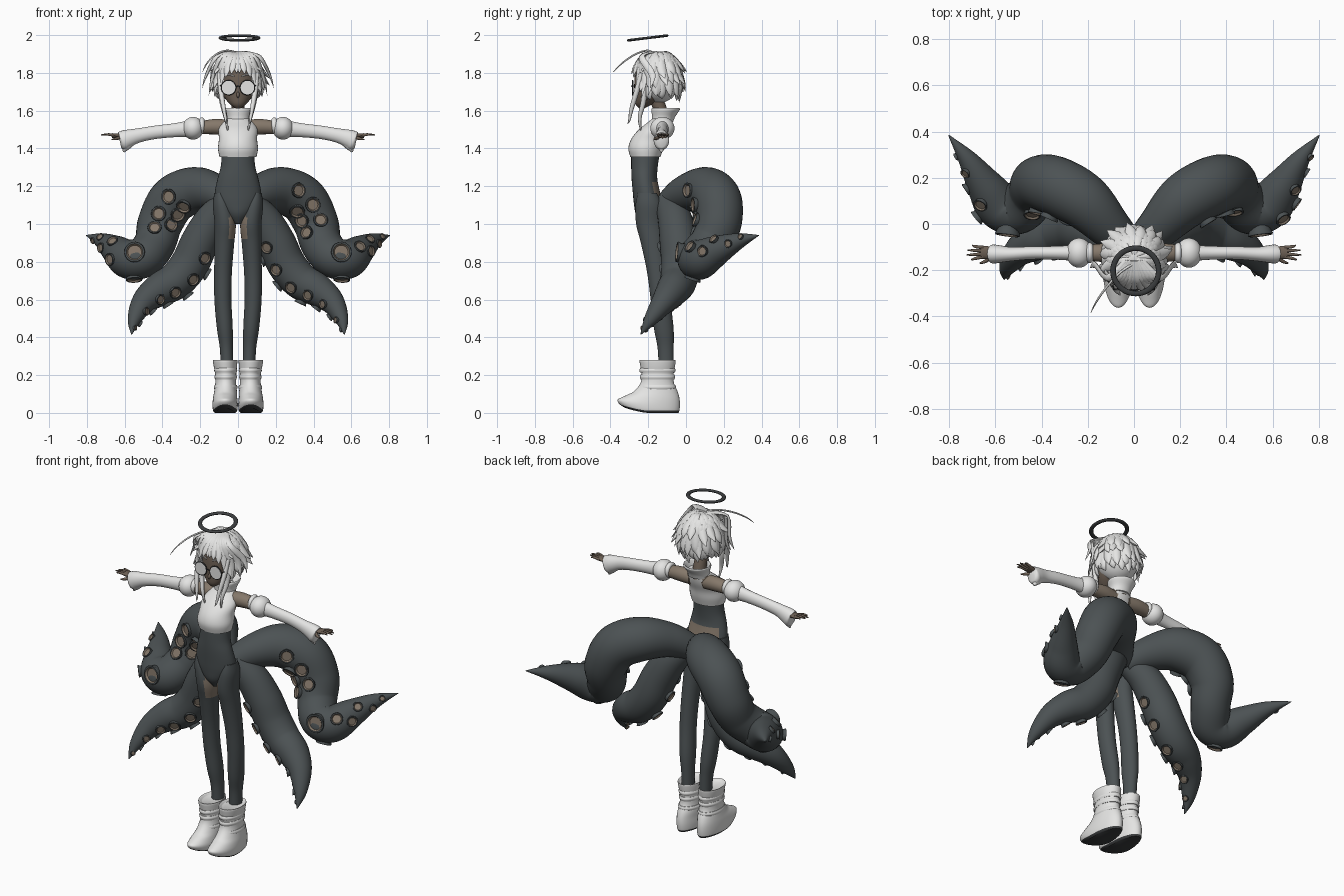
import bpy, bmesh, math, random
from mathutils import Vector as V

random.seed(4)

def material(name, rgb):
    m = bpy.data.materials.new(name)
    m.diffuse_color = (*rgb, 1)
    return m

WHITE = material("white_cloth", (0.78, 0.78, 0.77))
DARK = material("dark_slate", (0.072, 0.084, 0.088))
SKIN = material("brown_skin", (0.235, 0.188, 0.145))
FACE = material("deep_brown_skin", (0.15, 0.115, 0.088))
BLACK = material("charcoal", (0.045, 0.048, 0.05))

def smooth(rows, n):
    """Catmull-Rom through rows of numbers."""
    out = []
    for i in range(len(rows) - 1):
        a, b, c, d = rows[max(i - 1, 0)], rows[i], rows[i + 1], rows[min(i + 2, len(rows) - 1)]
        for k in range(n):
            t = k / n
            out.append(tuple(0.5 * (2*q + (r - p)*t + (2*p - 5*q + 4*r - s)*t*t + (3*q - p - 3*r + s)*t**3)
                             for p, q, r, s in zip(a, b, c, d)))
    return out + [tuple(rows[-1])]

def build(name, rings, mats, rule=None):
    """Skin a list of rings; rule(centre, normal) picks the material slot."""
    bm = bmesh.new()
    vs = [[bm.verts.new(p) for p in r] for r in rings]
    n = len(vs[0])
    for a, b in zip(vs, vs[1:]):
        for i in range(n):
            bm.faces.new((a[i], a[(i + 1) % n], b[(i + 1) % n], b[i]))
    bm.faces.new(vs[0])
    bm.faces.new(vs[-1])
    bmesh.ops.recalc_face_normals(bm, faces=bm.faces)
    if rule:
        for f in bm.faces:
            f.material_index = int(rule(f.calc_center_median(), f.normal))
    me = bpy.data.meshes.new(name)
    bm.to_mesh(me)
    bm.free()
    for m in mats:
        me.materials.append(m)
    me.shade_smooth()
    me.set_sharp_from_angle(angle=0.9)
    ob = bpy.data.objects.new(name, me)
    bpy.context.collection.objects.link(ob)
    return ob

def loft(name, rows, mats, rule=None, n=4, sides=32):
    """Horizontal oval rings from rows (z, cx, cy, rx, ry)."""
    ang = [2 * math.pi * i / sides for i in range(sides)]
    return build(name, [[(cx + rx*math.cos(a), cy + ry*math.sin(a), z) for a in ang]
                        for z, cx, cy, rx, ry in smooth(rows, n)], mats, rule)

def sweep(name, rows, mat, n=5, sides=12, flat=1.0, ref=None):
    """Tube along rows (x, y, z, radius); flattened along ref(point). Returns samples."""
    path = smooth(rows, n)
    pts = [V(p[:3]) for p in path]
    u, rings, samples = V((0.13, 0.31, 1)), [], []
    for i, p in enumerate(pts):
        t = (pts[min(i + 1, len(pts) - 1)] - pts[max(i - 1, 0)]).normalized()
        if ref:
            u = ref(p)
        u = (u - t * u.dot(t)).normalized()
        w, r = t.cross(u), max(path[i][3], 0.0008)
        rings.append([p + (u*flat*math.cos(2*math.pi*k/sides) + w*math.sin(2*math.pi*k/sides))*r
                      for k in range(sides)])
        samples.append((p, t, r))
    build(name, rings, [mat])
    return samples

def mirrored(rows, s):
    return [(r[0] * s, *r[1:]) for r in rows]

def ellipsoid(name, c, r, mat):
    bpy.ops.mesh.primitive_uv_sphere_add(segments=32, ring_count=20, location=c)
    ob = bpy.context.object
    ob.name, ob.scale = name, r
    ob.data.materials.append(mat)
    ob.data.shade_smooth()

def ring(name, c, R, r, rot, mat, thick=1):
    bpy.ops.mesh.primitive_torus_add(major_radius=R, minor_radius=r, major_segments=40,
                                     minor_segments=10, location=c, rotation=rot)
    ob = bpy.context.object
    ob.name, ob.scale.z = name, thick
    ob.data.materials.append(mat)
    ob.data.shade_smooth()

def sucker(p, d, r):
    """Flared dark cup with a brown hollow."""
    u = d.orthogonal().normalized()
    w = d.cross(u)
    prof = [(0.9, -0.7), (0.88, 0.1), (1.0, 0.34), (0.96, 0.45), (0.8, 0.45), (0.66, 0.25)]
    build("sucker", [[p + d*h*r + (u*math.cos(a*math.pi/9) + w*math.sin(a*math.pi/9))*k*r for a in range(18)]
                     for k, h in prof], [DARK, SKIN],
          lambda c, nn: nn.dot(d) > 0.3 and ((c - p) - d*(c - p).dot(d)).length < 0.8*r)

# Tentacles with two rows of suckers each
UPPER = [(0.02, -0.10, 1.10, 0.07), (0.11, -0.01, 1.16, 0.095), (0.22, 0.10, 1.18, 0.122),
         (0.34, 0.165, 1.13, 0.128), (0.41, 0.175, 1.01, 0.12), (0.44, 0.13, 0.90, 0.11),
         (0.50, 0.065, 0.825, 0.108), (0.58, 0.08, 0.815, 0.105), (0.645, 0.165, 0.86, 0.08),
         (0.72, 0.28, 0.91, 0.042), (0.803, 0.385, 0.94, 0.002)]
LOWER = [(0.04, -0.10, 1.12, 0.07), (0.13, -0.06, 1.03, 0.09), (0.20, -0.04, 0.91, 0.10),
         (0.255, -0.03, 0.79, 0.102), (0.33, -0.04, 0.70, 0.098), (0.42, -0.07, 0.65, 0.088),
         (0.50, -0.12, 0.585, 0.065), (0.55, -0.19, 0.49, 0.035), (0.563, -0.24, 0.415, 0.002)]
for s in (1, -1):
    for name, rows, ref, start, spread in (("upper_tentacle", UPPER, (-.1, -1, -.15), 18, .38),
                                           ("lower_tentacle", LOWER, (-.62, -.4, -.6), 16, .55)):
        sm = sweep(name, mirrored(rows, s), DARK, n=8, sides=28)
        i, row = start, 0
        while i < len(sm) - 4:
            p, t, r = sm[i]
            if not (name == "upper_tentacle" and 41 < i < 57):
                d = V((ref[0] * s, *ref[1:]))
                d = (d - t * d.dot(t)).normalized()
                d = (d + t.cross(d) * (spread if row % 2 else -spread)).normalized()
                sucker(p + d * r * 0.97, d, 0.01 + 0.25 * r)
            i, row = i + 4, row + 1
    # Large suckers on the outside of the bend
    sucker(V((0.545 * s, -0.025, 0.85)), V((0.12 * s, -1, 0.1)).normalized(), 0.055)
    sucker(V((0.55 * s, 0.04, 0.722)), V((-0.05 * s, -.35, -1)).normalized(), 0.045)

# Bodysuit with open lower back
loft("bodysuit", [(1.0, 0, -.20, .02, .03), (1.05, 0, -.20, .07, .065), (1.11, 0, -.20, .118, .076),
                  (1.17, 0, -.21, .122, .072), (1.24, 0, -.22, .108, .068), (1.30, 0, -.22, .092, .07),
                  (1.37, 0, -.215, .085, .075)], [DARK, SKIN],
     lambda c, n: n.y > 0.75 and 1.10 < c.z < 1.22)
# Cropped top with bare shoulder blades
loft("cropped_top", [(1.355, 0, -.215, .098, .08), (1.40, 0, -.213, .106, .092), (1.45, 0, -.2, .101, .09),
                     (1.50, 0, -.17, .103, .08), (1.54, 0, -.14, .08, .06), (1.565, 0, -.125, .05, .045)],
     [WHITE, SKIN], lambda c, n: c.z > 1.47 and abs(c.x) > 0.045 and n.y > 0.1)
loft("neck", [(1.53, 0, -.125, .045, .045), (1.60, 0, -.135, .036, .038), (1.67, 0, -.16, .036, .038)], [FACE])
loft("collar", [(1.54, 0, -.125, .062, .056), (1.57, 0, -.118, .064, .062), (1.605, 0, -.108, .078, .075),
                (1.613, 0, -.108, .072, .068), (1.58, 0, -.118, .055, .052)], [WHITE])

for s in (1, -1):
    # Arms
    sweep("shoulder", mirrored([(.05, -.13, 1.51, .042), (.12, -.125, 1.515, .042), (.2, -.125, 1.51, .035)], s), SKIN)
    ellipsoid("puff_sleeve", (.238*s, -.125, 1.507), (.056, .064, .06), WHITE)
    ring("sleeve_band", (.192*s, -.125, 1.52), .03, .015, (0, math.pi/2, 0), WHITE)
    sweep("long_sleeve", mirrored([(.25, -.125, 1.505, .045), (.33, -.125, 1.497, .037), (.44, -.125, 1.485, .035),
                                   (.53, -.13, 1.468, .038), (.59, -.13, 1.45, .049), (.615, -.13, 1.438, .05),
                                   (.625, -.13, 1.435, .03)], s),
          WHITE, sides=20, flat=.8, ref=lambda p: V((0, 1, 0)))
    sweep("cuff_drape", mirrored([(.57, -.13, 1.44, .03), (.595, -.13, 1.405, .02), (.605, -.13, 1.38, .004)], s), WHITE)
    sweep("palm", mirrored([(.58, -.127, 1.455, .02), (.62, -.125, 1.465, .027), (.665, -.122, 1.468, .028)], s),
          FACE, flat=.45, ref=lambda p: V((0, 0, 1)))
    for k, end in enumerate((.70, .72, .725, .705)):
        sweep("finger", mirrored([(.65, -.102 - .013*k, 1.468, .008), (.685, -.098 - .017*k, 1.474, .007),
                                  (end, -.092 - .021*k, 1.472, .003)], s), FACE, sides=8)
    sweep("thumb", mirrored([(.615, -.14, 1.46, .01), (.645, -.162, 1.452, .008), (.668, -.17, 1.447, .003)], s), FACE, sides=8)

    # Stockinged legs with bare inner thighs
    loft("leg", [(1.165, .095*s, -.205, .03, .05), (1.10, .083*s, -.197, .05, .07), (1.0, .068*s, -.192, .056, .072),
                 (.9, .072*s, -.175, .052, .064), (.75, .079*s, -.152, .047, .055), (.6, .08*s, -.135, .045, .052),
                 (.45, .07*s, -.118, .042, .052), (.35, .062*s, -.108, .035, .043), (.25, .058*s, -.105, .033, .04)],
         [DARK, SKIN], lambda c, n: abs(c.x) < .046 and .92 < c.z < 1.09 and n.y < .3, n=6)
    # Boots with dark soles and upturned toes
    boot = loft("boot", [(0.0, .068*s, -.18, .054, .14), (.012, .068*s, -.193, .064, .158), (.045, .068*s, -.197, .067, .165),
                         (.08, .068*s, -.18, .064, .145), (.115, .066*s, -.16, .06, .115), (.16, .065*s, -.152, .055, .088),
                         (.21, .065*s, -.15, .056, .085), (.25, .067*s, -.15, .062, .092), (.28, .068*s, -.15, .064, .095),
                         (.268, .066*s, -.145, .05, .075)], [WHITE, BLACK], lambda c, n: c.z < .014)
    for v in boot.data.vertices:
        if v.co.y < -.20 and v.co.z < .1:
            v.co.z += .04 * ((-.20 - v.co.y) / .16) ** 1.5 * (1 - v.co.z / .12)
    for z, w in ((.135, 1.05), (.19, 1.0), (.225, 1.02)):
        loft("boot_strap", [(z - .012, .065*s, -.151, .056*w, .09*w), (z, .065*s, -.151, .06*w, .094*w),
                            (z + .012, .065*s, -.151, .056*w, .09*w)], [WHITE])

    # Spectacles and brows
    ring("lens_rim", (.05*s, -.283, 1.722), .037, .004, (math.pi/2, 0, 0), BLACK)
    bpy.ops.mesh.primitive_cylinder_add(vertices=32, radius=.036, depth=.006, location=(.05*s, -.284, 1.722),
                                        rotation=(math.pi/2, 0, 0))
    bpy.context.object.name = "lens"
    bpy.context.object.data.materials.append(WHITE)
    sweep("spectacle_arm", mirrored([(.086, -.282, 1.73, .003), (.1, -.24, 1.735, .003), (.1, -.16, 1.735, .003)], s), BLACK, sides=6)
    sweep("eyebrow", mirrored([(.02, -.272, 1.782, .003), (.045, -.266, 1.79, .004), (.07, -.25, 1.785, .002)], s), WHITE, sides=6)
sweep("spectacle_bridge", [(-.014, -.284, 1.725, .003), (0, -.288, 1.73, .003), (.014, -.284, 1.725, .003)], BLACK, sides=6)

# Head
loft("head", [(1.612, 0, -.235, .012, .014), (1.635, 0, -.222, .044, .045), (1.675, 0, -.195, .073, .077),
              (1.74, 0, -.18, .09, .094), (1.80, 0, -.175, .093, .094), (1.86, 0, -.17, .078, .08), (1.89, 0, -.17, .04, .04)], [FACE])
sweep("nose", [(0, -.262, 1.70, .008), (0, -.277, 1.68, .008), (0, -.268, 1.67, .004)], FACE)

# Hair: scalp, layered locks, fringe, side strands and one stray curl
HC = V((0, -.145, 1.775))
ellipsoid("scalp_hair", HC, (.122, .115, .135), WHITE)
radial = lambda p: p - HC

def on_scalp(az, el, k=1.0):
    return (HC.x + .125*k*math.cos(el)*math.cos(az), HC.y + .122*k*math.cos(el)*math.sin(az), HC.z + .138*k*math.sin(el))

for count, top, drop, out in ((22, 1.35, -.70, 1.2), (17, 1.4, -.33, 1.32), (12, 1.45, .05, 1.26)):
    for i in range(count):
        az = math.radians(-38 + 256 * i / (count - 1)) + random.uniform(-.09, .09)
        el = drop + random.uniform(-.14, .14)
        k = out + random.uniform(-.12, .12)
        mid = (top + el) / 2
        sweep("hair_lock", [(*on_scalp(az, top, .97), .008), (*on_scalp(az, mid + .3, 1.01), .022),
                            (*on_scalp(az, el + .3, 1.05), .025), (*on_scalp(az + .07, el, k), .001)],
              WHITE, n=4, sides=8, flat=.5, ref=radial)
for s in (1, -1):
    for x, y, z, r in ((.008, -.285, 1.80, .014), (.035, -.287, 1.795, .017), (.066, -.28, 1.775, .018),
                       (.095, -.262, 1.72, .02), (.125, -.235, 1.67, .02), (.155, -.2, 1.68, .018), (.19, -.19, 1.72, .017)):
        sweep("fringe_lock", mirrored([(x*.2, -.16, 1.913, .01), (x*.6, -.235, 1.886, r), (x*.88, y + .012, (z + 1.86)/2, r),
                                       (x, y, z, .001)], s), WHITE, n=4, sides=8, flat=.4, ref=radial)
    sweep("side_strand", mirrored([(.1, -.235, 1.80, .012), (.09, -.262, 1.70, .014), (.075, -.288, 1.61, .011),
                                   (.065, -.3, 1.55, .006), (.06, -.31, 1.53, .001)], s), WHITE, sides=8)
    sweep("long_strand", mirrored([(.1, -.22, 1.75, .014), (.085, -.225, 1.65, .014), (.065, -.245, 1.56, .01),
                                   (.05, -.235, 1.47, .001)], s), WHITE, sides=8)
sweep("stray_curl", [(0, -.17, 1.905, .006), (-.06, -.21, 1.918, .005), (-.12, -.275, 1.895, .005),
                     (-.165, -.34, 1.85, .004), (-.187, -.385, 1.805, .001)], WHITE, sides=8)

# Floating halo
ring("halo", (.008, -.203, 1.985), .099, .012, (math.radians(7), 0, 0), BLACK, thick=.6)
